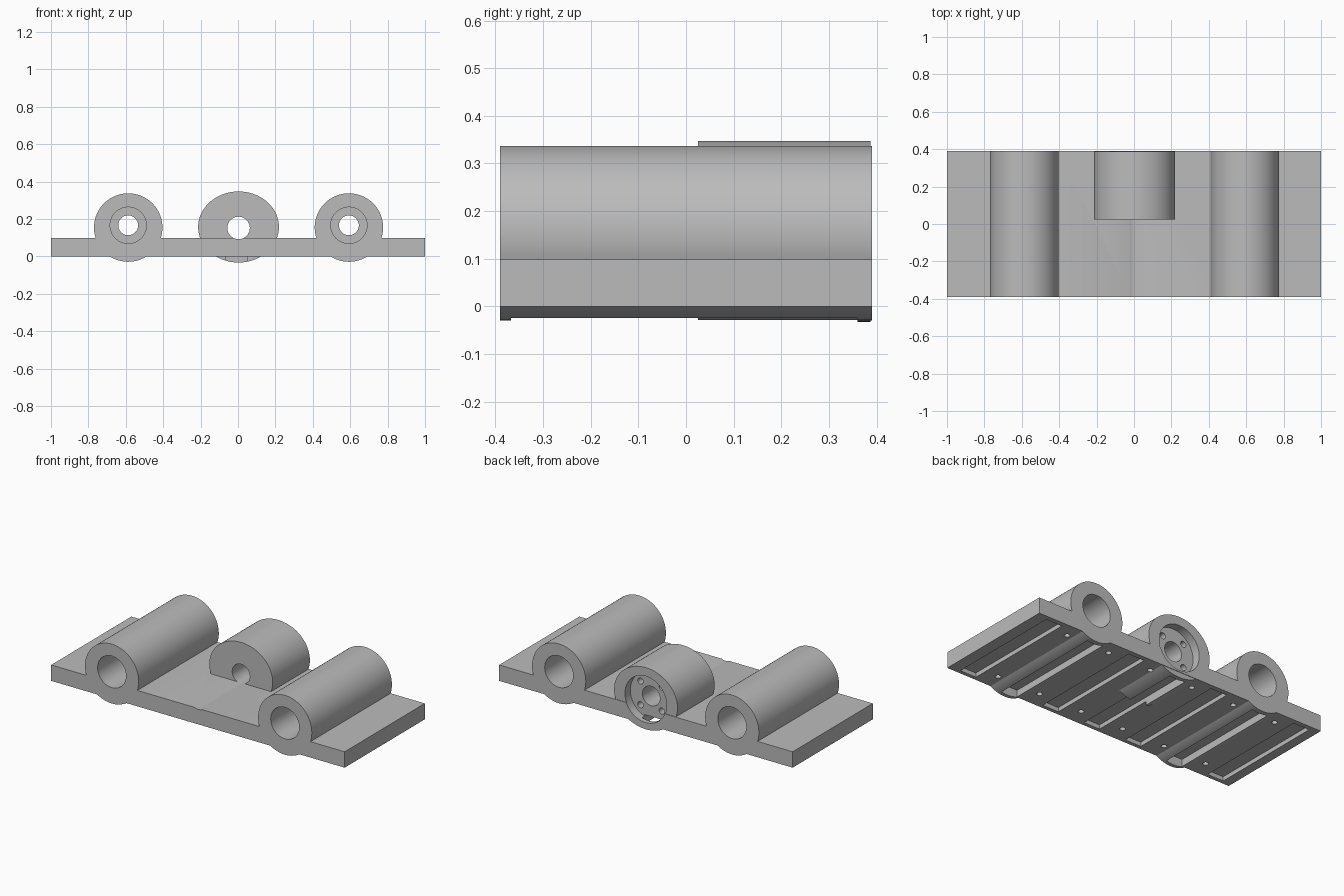
import bpy
import math

if "Cube" in bpy.data.objects:
    bpy.data.objects.remove(bpy.data.objects["Cube"])

grey = bpy.data.materials.new("grey plastic")
grey.diffuse_color = (0.5, 0.5, 0.5, 1)
grey.use_nodes = True
grey.node_tree.nodes["Principled BSDF"].inputs["Base Color"].default_value = grey.diffuse_color


def box(name, x0, x1, y0, y1, z0, z1):
    bpy.ops.mesh.primitive_cube_add(size=1, location=((x0 + x1) / 2, (y0 + y1) / 2, (z0 + z1) / 2))
    ob = bpy.context.object
    ob.name = name
    ob.scale = (x1 - x0, y1 - y0, z1 - z0)
    bpy.ops.object.transform_apply(location=True, rotation=True, scale=True)
    return ob


def rod(name, x, z, y0, y1, rx, rz=None, sides=64):
    """Cylinder lying along y."""
    bpy.ops.mesh.primitive_cylinder_add(vertices=sides, radius=1, depth=1)
    ob = bpy.context.object
    ob.name = name
    ob.scale = (rx, rz or rx, y1 - y0)
    ob.rotation_euler = (math.pi / 2, 0, 0)
    ob.location = (x, (y0 + y1) / 2, z)
    bpy.ops.object.transform_apply(location=True, rotation=True, scale=True)
    return ob


def combine(target, tool, operation):
    mod = target.modifiers.new("combine", 'BOOLEAN')
    mod.operation = operation
    mod.solver = 'EXACT'
    mod.object = tool
    bpy.context.view_layer.objects.active = target
    bpy.ops.object.modifier_apply(modifier=mod.name)
    bpy.data.objects.remove(tool)


D = 0.39          # half depth of the plate
TUBE_X = 0.59     # bearing tube offset
NUT_X, NUT_Z = 0.003, 0.152

# Base plate
body = box("carriage_plate", -1, 1, -D, D, 0, 0.098)

# Bearing tubes and central nut housing
for x in (-TUBE_X + 0.003, TUBE_X + 0.003):
    combine(body, rod("bearing_tube", x, 0.154, -D, D, 0.183, sides=96), 'UNION')
combine(body, rod("nut_housing", NUT_X, 0.157, 0.025, 0.387, 0.216, 0.19, sides=96), 'UNION')

# Rod holes with a bearing pocket at each end
for x in (-TUBE_X + 0.003, TUBE_X + 0.003):
    combine(body, rod("rod_hole", x, 0.166, -0.5, 0.5, 0.053), 'DIFFERENCE')
    for y0, y1 in ((-0.5, -0.078), (0.078, 0.5)):
        combine(body, rod("bearing_pocket", x, 0.166, y0, y1, 0.097), 'DIFFERENCE')

# Nut bore, flange recess and flange screw holes
combine(body, rod("nut_bore", NUT_X, NUT_Z, -0.5, 0.5, 0.06), 'DIFFERENCE')
combine(body, rod("flange_recess", NUT_X, NUT_Z, 0.335, 0.5, 0.142), 'DIFFERENCE')
for i in range(4):
    a = math.pi / 4 + i * math.pi / 2
    combine(body, rod("flange_screw_hole", NUT_X + 0.103 * math.cos(a), NUT_Z + 0.103 * math.sin(a),
                      0.22, 0.4, 0.019, sides=24), 'DIFFERENCE')

# Underside slots
for i in range(-3, 4):
    x = i * 0.293 - 0.008
    combine(body, box("slot", x - 0.055, x + 0.055, -0.367, 0.36, -0.1, 0.026), 'DIFFERENCE')

# Underside screw holes between the slots
for i in range(6):
    for y in (-0.285, 0.3):
        bpy.ops.mesh.primitive_cylinder_add(vertices=24, radius=0.016, depth=0.12,
                                            location=((i - 2.5) * 0.295 - 0.01, y, 0))
        combine(body, bpy.context.object, 'DIFFERENCE')

# Finish
body.data.materials.clear()
body.data.materials.append(grey)
for p in body.data.polygons:
    p.material_index = 0
bpy.ops.object.select_all(action='DESELECT')
body.select_set(True)
bpy.context.view_layer.objects.active = body
bpy.ops.object.shade_smooth_by_angle(angle=math.radians(30))
